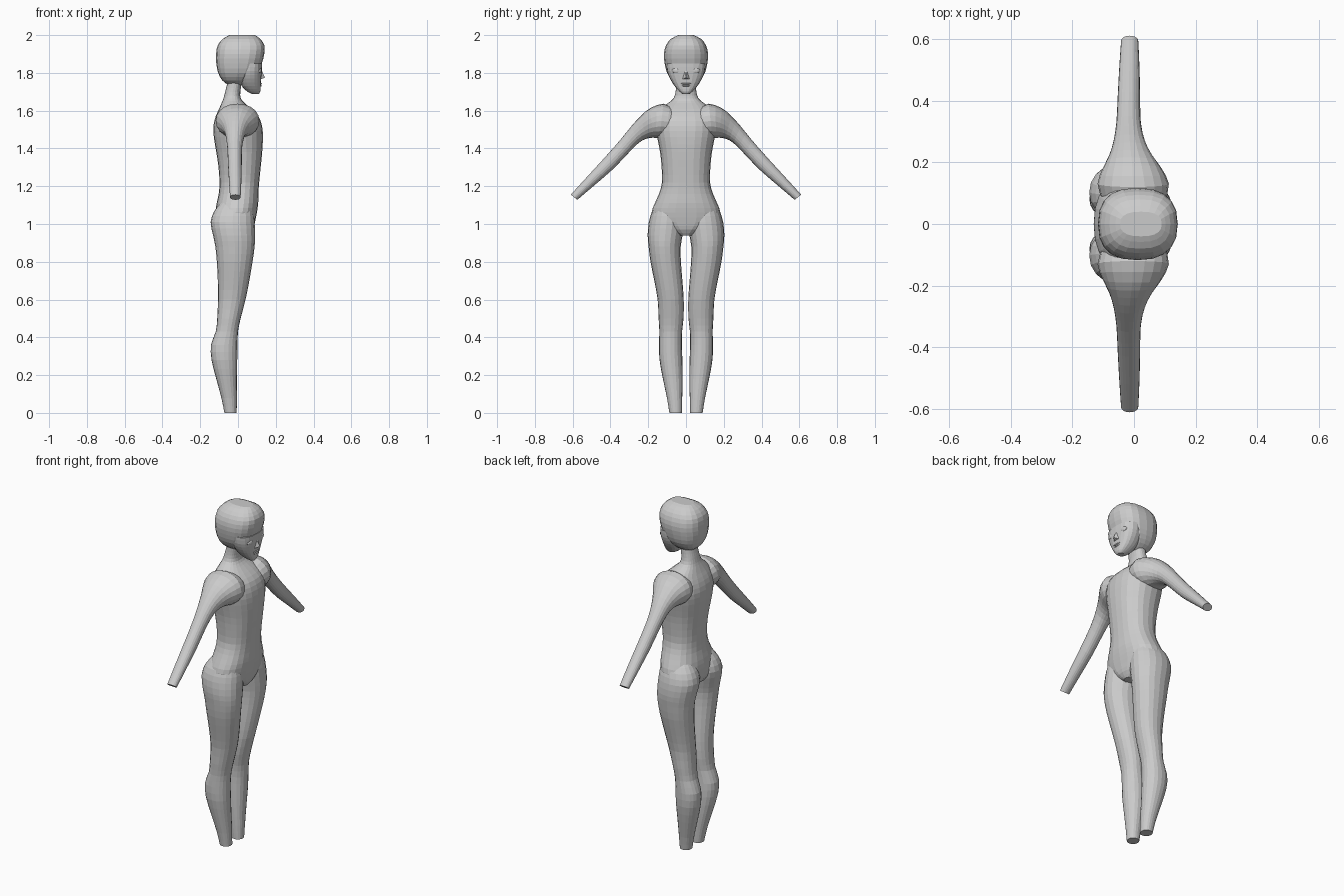
import bpy, bmesh, math
from mathutils import Vector

grey = bpy.data.materials.new("plain grey")
grey.diffuse_color = (0.6, 0.6, 0.6, 1)


def finish(bm, name):
    bmesh.ops.recalc_face_normals(bm, faces=bm.faces)
    me = bpy.data.meshes.new(name)
    bm.to_mesh(me)
    bm.free()
    ob = bpy.data.objects.new(name, me)
    bpy.context.scene.collection.objects.link(ob)
    me.materials.append(grey)
    return ob


def refine(rings):
    """Insert one smooth in-between ring into every span."""
    out = []
    for i in range(len(rings) - 1):
        a = rings[max(i - 1, 0)]
        b, c = rings[i], rings[i + 1]
        d = rings[min(i + 2, len(rings) - 1)]
        out.append(b)
        out.append([(9 * q + 9 * r - p - s) / 16 for p, q, r, s in zip(a, b, c, d)])
    return out + [rings[-1]]


def loft(name, rings, power=2.0, sides=20, flip=1):
    """Closed tube; a ring is (y1, z1, y2, z2, x_back, x_front)."""
    bm = bmesh.new()
    loops = []
    for y1, z1, y2, z2, x0, x1 in refine(rings):
        loop = []
        for k in range(sides):
            t = 2 * math.pi * k / sides
            c, s = math.cos(t), math.sin(t)
            c = math.copysign(abs(c) ** (2 / power), c)
            s = math.copysign(abs(s) ** (2 / power), s)
            loop.append(bm.verts.new((
                (x0 + x1) / 2 + c * (x1 - x0) / 2,
                flip * ((y1 + y2) / 2 + s * (y2 - y1) / 2),
                (z1 + z2) / 2 + s * (z2 - z1) / 2)))
        loops.append(loop)
    for a, b in zip(loops, loops[1:]):
        for k in range(sides):
            n = (k + 1) % sides
            bm.faces.new((a[k], a[n], b[n], b[k]))
    bm.faces.new(loops[0])
    bm.faces.new(loops[-1])
    return finish(bm, name)


def level(rows):
    """Symmetric rings from (z, half_width, x_back, x_front)."""
    return [(-w, z, w, z, x0, x1) for z, w, x0, x1 in rows]


# Torso and neck
body = loft("body", level([
    (0.94, 0.035, -0.05, 0.06), (0.97, 0.10, -0.10, 0.08),
    (1.01, 0.165, -0.12, 0.09), (1.06, 0.182, -0.12, 0.10),
    (1.11, 0.165, -0.113, 0.107), (1.16, 0.143, -0.102, 0.108),
    (1.22, 0.127, -0.098, 0.112), (1.30, 0.129, -0.103, 0.12),
    (1.38, 0.137, -0.115, 0.128), (1.46, 0.153, -0.128, 0.132),
    (1.52, 0.162, -0.13, 0.127), (1.57, 0.155, -0.118, 0.108),
    (1.61, 0.132, -0.10, 0.07), (1.64, 0.095, -0.087, 0.035),
    (1.665, 0.066, -0.077, 0.015), (1.70, 0.055, -0.068, 0.012),
    (1.74, 0.052, -0.058, 0.018), (1.79, 0.05, -0.05, 0.02)]), 2.3, 24)
parts = []

# Legs: inner and outer edge at each height
leg = [(i, z, o, z, x0, x1) for z, i, o, x0, x1 in [
    (1.12, 0.04, 0.145, -0.085, 0.06), (1.07, 0.018, 0.178, -0.125, 0.08),
    (1.01, 0.008, 0.197, -0.145, 0.088), (0.94, 0.018, 0.203, -0.132, 0.09),
    (0.88, 0.028, 0.198, -0.12, 0.088), (0.80, 0.027, 0.188, -0.112, 0.077),
    (0.70, 0.019, 0.168, -0.107, 0.06), (0.60, 0.012, 0.15, -0.106, 0.04),
    (0.50, 0.013, 0.145, -0.11, 0.014), (0.43, 0.021, 0.141, -0.118, 0.0),
    (0.36, 0.022, 0.143, -0.143, -0.003), (0.28, 0.019, 0.14, -0.14, -0.004),
    (0.18, 0.018, 0.122, -0.115, -0.006), (0.08, 0.02, 0.101, -0.088, -0.006),
    (0.0, 0.022, 0.088, -0.072, -0.007)]]
# Arms: upper and lower edge from shoulder to wrist
arm = [(0.06, 1.61, 0.08, 1.46, -0.10, 0.10),
       (0.12, 1.637, 0.14, 1.455, -0.118, 0.113),
       (0.19, 1.613, 0.175, 1.457, -0.10, 0.088),
       (0.24, 1.572, 0.208, 1.452, -0.08, 0.058),
       (0.29, 1.517, 0.25, 1.43, -0.066, 0.035),
       (0.35, 1.443, 0.31, 1.37, -0.057, 0.022),
       (0.43, 1.352, 0.39, 1.287, -0.053, 0.02),
       (0.52, 1.254, 0.485, 1.205, -0.048, 0.018),
       (0.61, 1.155, 0.575, 1.128, -0.042, 0.014)]
for side in (1, -1):
    parts.append(loft("leg", leg, 2.15, 20, side))
    parts.append(loft("arm", arm, 2.1, 20, side))

# Skull and jaw
parts.append(loft("skull", level([
    (1.735, 0.035, -0.05, 0.03), (1.76, 0.072, -0.083, 0.06),
    (1.80, 0.10, -0.105, 0.10), (1.85, 0.113, -0.115, 0.126),
    (1.90, 0.117, -0.116, 0.139), (1.945, 0.106, -0.108, 0.14),
    (1.98, 0.08, -0.08, 0.118), (2.0, 0.04, -0.045, 0.09)]), 2.5, 20))
parts.append(loft("jaw", level([
    (1.688, 0.018, 0.075, 0.11), (1.702, 0.035, 0.048, 0.118),
    (1.73, 0.06, 0.02, 0.12), (1.77, 0.085, 0.005, 0.123),
    (1.81, 0.10, 0.0, 0.127), (1.85, 0.104, 0.0, 0.128)]), 2.5, 20))

# Merge the parts into one skin
for part in parts:
    mod = body.modifiers.new("merge", 'BOOLEAN')
    mod.operation = 'UNION'
    mod.solver = 'EXACT'
    mod.object = part
    bpy.context.view_layer.objects.active = body
    with bpy.context.temp_override(object=body, active_object=body):
        bpy.ops.object.modifier_apply(modifier=mod.name)
    bpy.data.objects.remove(part)


def bead(name, centre, size):
    bm = bmesh.new()
    bmesh.ops.create_uvsphere(bm, u_segments=12, v_segments=8, radius=1)
    for v in bm.verts:
        v.co = Vector(centre) + Vector(p * q for p, q in zip(v.co, size))
    return finish(bm, name)


# Eyes and lips
for side in (1, -1):
    bead("eye", (0.112, side * 0.048, 1.812), (0.014, 0.027, 0.016))
bead("upper_lip", (0.117, 0, 1.743), (0.009, 0.028, 0.005))
bead("lower_lip", (0.116, 0, 1.732), (0.009, 0.022, 0.005))

# Nose wedge
bm = bmesh.new()
for co in [(0.143, 0, 1.775), (0.118, 0.022, 1.765), (0.118, -0.022, 1.765),
           (0.12, 0.007, 1.825), (0.12, -0.007, 1.825)]:
    bm.verts.new(co)
bmesh.ops.convex_hull(bm, input=bm.verts)
finish(bm, "nose")
